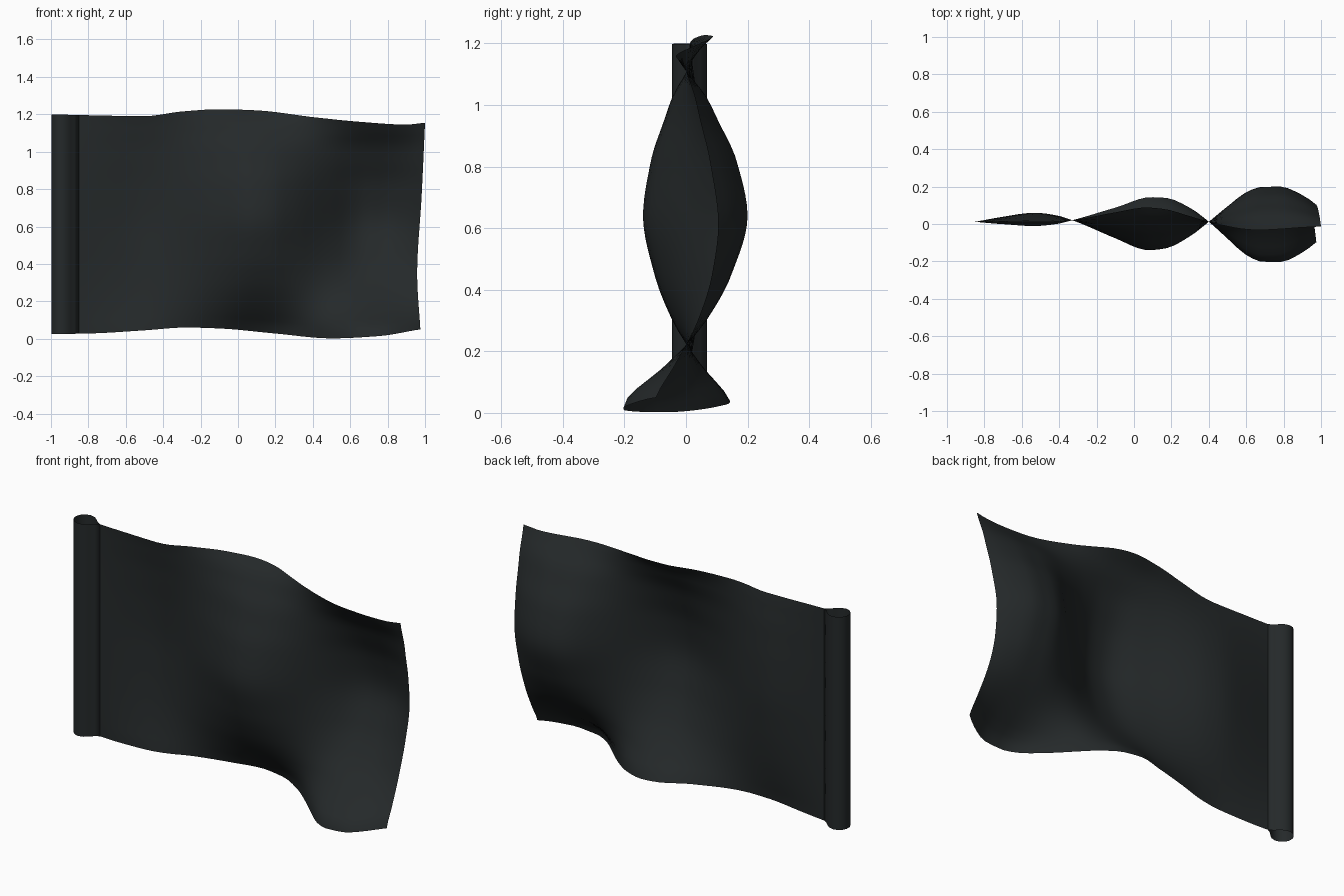
import bpy, bmesh, math

if "Cube" in bpy.data.objects:
    bpy.data.objects.remove(bpy.data.objects["Cube"])


def curve(pts):
    """Smooth monotone-limited interpolation through (t, value) points."""
    n = len(pts)
    d = [(pts[i + 1][1] - pts[i][1]) / (pts[i + 1][0] - pts[i][0]) for i in range(n - 1)]
    m = [d[0]] + [0 if d[i - 1] * d[i] <= 0 else 2 * d[i - 1] * d[i] / (d[i - 1] + d[i])
                  for i in range(1, n - 1)] + [d[-1]]

    def f(t):
        t = min(max(t, pts[0][0]), pts[-1][0])
        i = max(k for k in range(n - 1) if pts[k][0] <= t)
        h = pts[i + 1][0] - pts[i][0]
        s = (t - pts[i][0]) / h
        return ((2 * s**3 - 3 * s**2 + 1) * pts[i][1] + (s**3 - 2 * s**2 + s) * h * m[i]
                + (3 * s**2 - 2 * s**3) * pts[i + 1][1] + (s**3 - s**2) * h * m[i + 1])
    return f


# Outline of the cloth seen from the front
top = curve([(-1, 1.2), (-.8, 1.195), (-.5, 1.19), (-.3, 1.215), (-.1, 1.227), (.1, 1.221),
             (.4, 1.185), (.65, 1.16), (.9, 1.145), (1, 1.155)])
bottom = curve([(-1, .025), (-.8, .028), (-.5, .045), (-.28, .06), (-.1, .055), (.2, .028),
                (.5, .002), (.75, .014), (.97, .05)])
free_edge = curve([(0, .975), (.27, .958), (.65, .982), (1, 1.0)])

# Wave along the length, its profile over the height, and the centre line drift
wave = curve([(-.85, 0), (-.7, .02), (-.53, .036), (-.42, .025), (-.33, 0), (-.1, -.085),
              (.08, -.143), (.17, -.135), (.3, -.075), (.4, 0), (.5, .085), (.6, .165),
              (.68, .197), (.78, .2), (.9, .155), (.97, .107), (1, .08)])
height = curve([(0, -1.03), (.03, -1), (.15, -.36), (.22, 0), (.3, .33), (.45, .74), (.64, 1),
                (.82, .82), (.95, .52), (1.03, .32), (1.11, 0), (1.16, -.18), (1.23, -.65)])
drift = curve([(-.85, .012), (-.53, .024), (-.33, .02), (.08, .003), (.4, .012), (.73, 0), (1, 0)])


def surface(name, grid, closed=False):
    bm = bmesh.new()
    rows = [[bm.verts.new(p) for p in row] for row in grid]
    if closed:
        rows.append(rows[0])
    for a, b in zip(rows, rows[1:]):
        for j in range(len(a) - 1):
            bm.faces.new((a[j], b[j], b[j + 1], a[j + 1]))
    mesh = bpy.data.meshes.new(name)
    bm.to_mesh(mesh)
    bm.free()
    mesh.polygons.foreach_set("use_smooth", [True] * len(mesh.polygons))
    mesh.materials.append(cloth)
    ob = bpy.data.objects.new(name, mesh)
    bpy.context.collection.objects.link(ob)
    return ob


cloth = bpy.data.materials.new("dark_cloth")
cloth.diffuse_color = (.018, .022, .023, 1)
cloth.use_nodes = True
cloth.node_tree.nodes["Principled BSDF"].inputs["Base Color"].default_value = cloth.diffuse_color

# Waving cloth
NU, NV = 48, 36
grid = []
for i in range(NU + 1):
    row = []
    for j in range(NV + 1):
        v = j / NV
        x = -.85 + (free_edge(v) + .85) * i / NU
        z = bottom(x) + (top(x) - bottom(x)) * v
        row.append((x, drift(x) + wave(x) * height(z), z))
    grid.append(row)
surface("flag_cloth", grid)

# Open teardrop sleeve for the pole
half = [(-.85, 0), (-.875, .014), (-.895, .034), (-.917, .051), (-.945, .057),
        (-.968, .051), (-.988, .034), (-.998, .013)]
ring = half + [(x, -y) for x, y in reversed(half[1:])]
surface("pole_sleeve", [[(x, y + .012, bottom(x) + (top(x) - bottom(x)) * k / 4)
                         for k in range(5)] for x, y in ring], closed=True)
